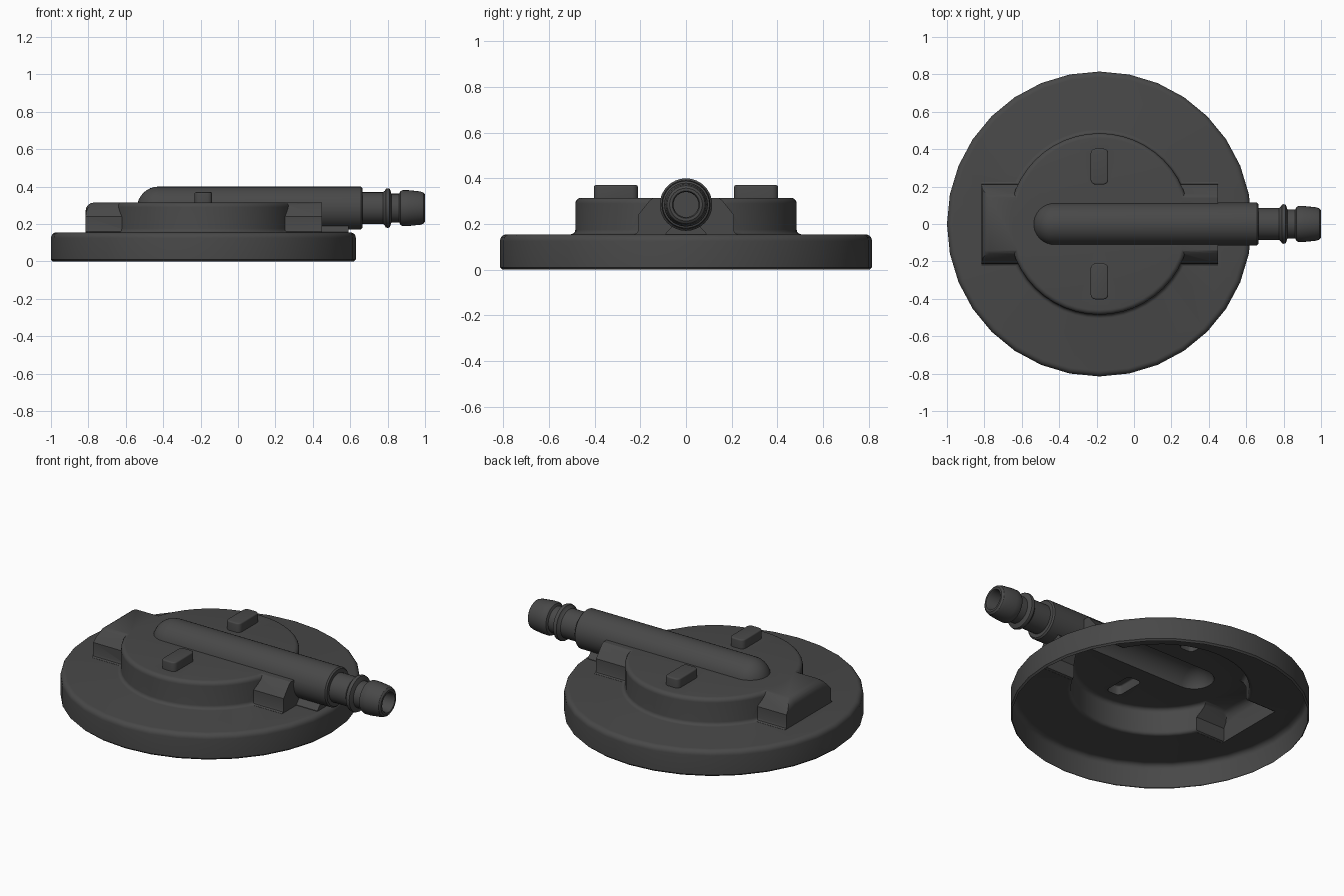
import bpy, bmesh, math
from mathutils import Vector

if "Cube" in bpy.data.objects:
    bpy.data.objects.remove(bpy.data.objects["Cube"])

CX, AXIS_Z = -0.185, 0.285
dark = bpy.data.materials.new("dark_plastic")
dark.diffuse_color = (0.065, 0.065, 0.065, 1)
dark.use_nodes = True
dark.node_tree.nodes["Principled BSDF"].inputs["Base Color"].default_value = dark.diffuse_color


def make_object(name, bm):
    bmesh.ops.remove_doubles(bm, verts=bm.verts, dist=1e-5)
    bmesh.ops.recalc_face_normals(bm, faces=bm.faces)
    mesh = bpy.data.meshes.new(name)
    bm.to_mesh(mesh)
    bm.free()
    mesh.materials.append(dark)
    ob = bpy.data.objects.new(name, mesh)
    bpy.context.collection.objects.link(ob)
    return ob


def lathe(name, profile, segs, along_x=False):
    """Spin (radius, position) points about the disc axis or the pipe axis."""
    bm = bmesh.new()
    rings = []
    for r, p in profile:
        ring = []
        for i in range(segs):
            a = 2 * math.pi * i / segs
            c, s = r * math.cos(a), r * math.sin(a)
            co = (p, c, AXIS_Z + s) if along_x else (CX + c, s, p)
            ring.append(bm.verts.new(co))
        rings.append(ring)
    for a, b in zip(rings, rings[1:]):
        for i in range(segs):
            j = (i + 1) % segs
            bm.faces.new((a[i], a[j], b[j], b[i]))
    return make_object(name, bm)


def prism(name, section, offset, bevel_test=None, width=0.03):
    """Extrude a closed section by offset, then round the chosen edges."""
    bm = bmesh.new()
    face = bm.faces.new([bm.verts.new(p) for p in section])
    ext = bmesh.ops.extrude_face_region(bm, geom=[face])
    bmesh.ops.translate(bm, vec=Vector(offset),
                        verts=[v for v in ext["geom"] if isinstance(v, bmesh.types.BMVert)])
    bmesh.ops.recalc_face_normals(bm, faces=bm.faces)
    if bevel_test:
        edges = [e for e in bm.edges if all(bevel_test(v.co) for v in e.verts)]
        bmesh.ops.bevel(bm, geom=edges, offset=width, segments=4, profile=0.5, affect='EDGES')
    # close off any face left behind by the extrusion
    return make_object(name, bm)


def arc(cr, cp, rad, a0, a1, n=5):
    return [(cr + rad * math.cos(math.radians(a0 + (a1 - a0) * i / n)),
             cp + rad * math.sin(math.radians(a0 + (a1 - a0) * i / n))) for i in range(n + 1)]


# main disc with a rounded top edge
body = lathe("suction_cap_body", [(0, 0), (0.805, 0), (0.815, 0.01)]
             + arc(0.785, 0.125, 0.03, 0, 90) + [(0, 0.155)], 32)

# raised hub with fillets at foot and top
parts = [lathe("hub", [(0, 0.13), (0.505, 0.13)] + arc(0.505, 0.175, 0.02, 270, 180, 4)
               + arc(0.46, 0.29, 0.025, 0, 90) + [(0, 0.315)], 48)]

# chamfered tabs on both sides of the hub
half = [(0.225, 0.13), (0.225, 0.156), (0.214, 0.161), (0.21, 0.172), (0.21, 0.24),
        (0.158, 0.304), (0.142, 0.3145)]
outline = half + [(-y, z) for y, z in reversed(half)]
parts.append(prism("left_tab", [(-0.815, y, z) for y, z in outline], (0.5, 0, 0),
                   lambda c: c.x < -0.8 and c.z > 0.3, 0.045))
parts.append(prism("right_tab", [(0.45, y, z) for y, z in outline], (-0.4, 0, 0)))

# small saddle carrying the pipe on the disc
saddle = [(0.09, 0.13), (0.09, 0.158), (0.06, 0.19), (-0.06, 0.19), (-0.09, 0.158), (-0.09, 0.13)]
parts.append(prism("pipe_saddle", [(0.4, y, z) for y, z in saddle], (0.19, 0, 0)))

# rounded pegs
for side in (1, -1):
    corners = []
    for sx, sy, a in ((1, 1, 0), (-1, 1, 90), (-1, -1, 180), (1, -1, 270)):
        corners += arc(CX + sx * 0.022, side * 0.307 + sy * 0.071, 0.025, a, a + 90, 3)
    parts.append(prism("peg", [(x, y, 0.25) for x, y in corners], (0, 0, 0.12),
                       lambda c: c.z > 0.36, 0.008))

# pipe with a domed inner end
dome = [(r, -0.425 + p) for r, p in arc(0, 0, 0.115, -90, 0, 8)]
parts.append(lathe("pipe", dome + [(0.115, 0.657), (0.107, 0.665), (0, 0.665)], 32, True))

# fuse everything, then open the underside to leave a hollow shell
bpy.context.view_layer.objects.active = body
for part in parts:
    mod = body.modifiers.new("fuse", 'BOOLEAN')
    mod.operation, mod.solver, mod.object = 'UNION', 'EXACT', part
    bpy.ops.object.modifier_apply(modifier=mod.name)
    bpy.data.objects.remove(part)
bm = bmesh.new()
bm.from_mesh(body.data)
under = [f for f in bm.faces if all(v.co.z < 0.001 for v in f.verts)]
bmesh.ops.delete(bm, geom=under, context='FACES')
bm.to_mesh(body.data)
bm.free()

# hose nozzle: neck, ring, barb and bore
nozzle = lathe("nozzle", [(0, 0.64), (0.085, 0.64), (0.085, 0.775), (0.093, 0.785),
                          (0.103, 0.79), (0.106, 0.8), (0.103, 0.811), (0.093, 0.815),
                          (0.077, 0.82), (0.077, 0.862), (0.09, 0.868), (0.096, 0.88),
                          (0.096, 0.91), (0.089, 0.975), (0.083, 0.992), (0.072, 1.0),
                          (0.06, 1.0), (0.055, 0.99), (0.055, 0.66), (0, 0.66)], 32, True)

for ob in (body, nozzle):
    bpy.ops.object.select_all(action='DESELECT')
    ob.select_set(True)
    bpy.context.view_layer.objects.active = ob
    bpy.ops.object.shade_smooth_by_angle(angle=math.radians(32))
